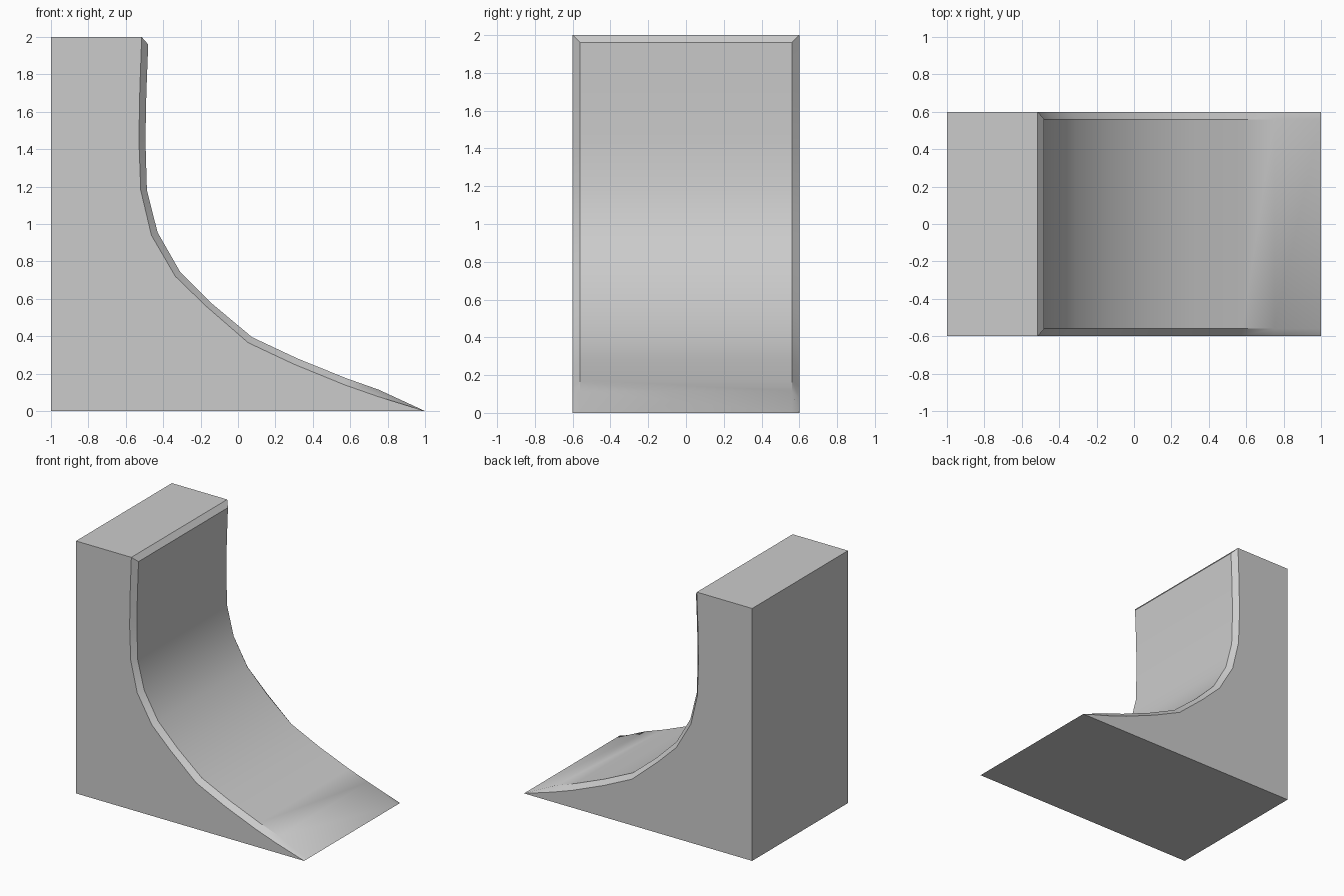
import bpy
import bmesh
from math import radians

if "Cube" in bpy.data.objects:
    bpy.data.objects.remove(bpy.data.objects["Cube"])

# Curved front profile (x, z): side edge, and raised face inside the chamfer
side = [(-0.515, 2), (-0.525, 1.72), (-0.53, 1.45), (-0.52, 1.18), (-0.463, 0.94),
        (-0.335, 0.72), (-0.17, 0.56), (0.055, 0.365), (0.30, 0.25),
        (0.57, 0.14), (0.75, 0.077), (1, 0)]
face = [(-0.48, 1.96), (-0.49, 1.70), (-0.495, 1.45), (-0.487, 1.18), (-0.43, 0.955),
        (-0.31, 0.745), (-0.14, 0.575), (0.075, 0.395), (0.32, 0.28),
        (0.58, 0.175), (0.75, 0.115), (1, 0)]

bm = bmesh.new()


def row(profile, y):
    return [bm.verts.new((x, y, z)) for x, z in profile]


rows = [row(side, -0.6), row(face, -0.56), row(face, 0.56), row(side, 0.6)]
backs = [row([(-1, 2), (-1, 0)], y) for y in (-0.6, 0.6)]

# Curved face with a chamfer strip on each side
for a, b in zip(rows, rows[1:]):
    for i in range(len(side) - 1):
        bm.faces.new((a[i], a[i + 1], b[i + 1], b[i]))

# Chamfer along the top edge
bm.faces.new([r[0] for r in rows])

# Flat sides, top, back and bottom
for edge, (top, bottom) in zip((rows[0], rows[3]), backs):
    bm.faces.new(edge + [bottom, top])
(t0, b0), (t1, b1) = backs
bm.faces.new((t0, rows[0][0], rows[3][0], t1))
bm.faces.new((t0, t1, b1, b0))
bm.faces.new([b0, b1] + [r[-1] for r in reversed(rows)])
bmesh.ops.recalc_face_normals(bm, faces=bm.faces)

mesh = bpy.data.meshes.new("curved_ramp")
bm.to_mesh(mesh)
bm.free()
ramp = bpy.data.objects.new("curved_ramp", mesh)
bpy.context.collection.objects.link(ramp)

# Smooth curve, crisp chamfers
bpy.context.view_layer.objects.active = ramp
ramp.select_set(True)
bpy.ops.object.shade_smooth_by_angle(angle=radians(30))
